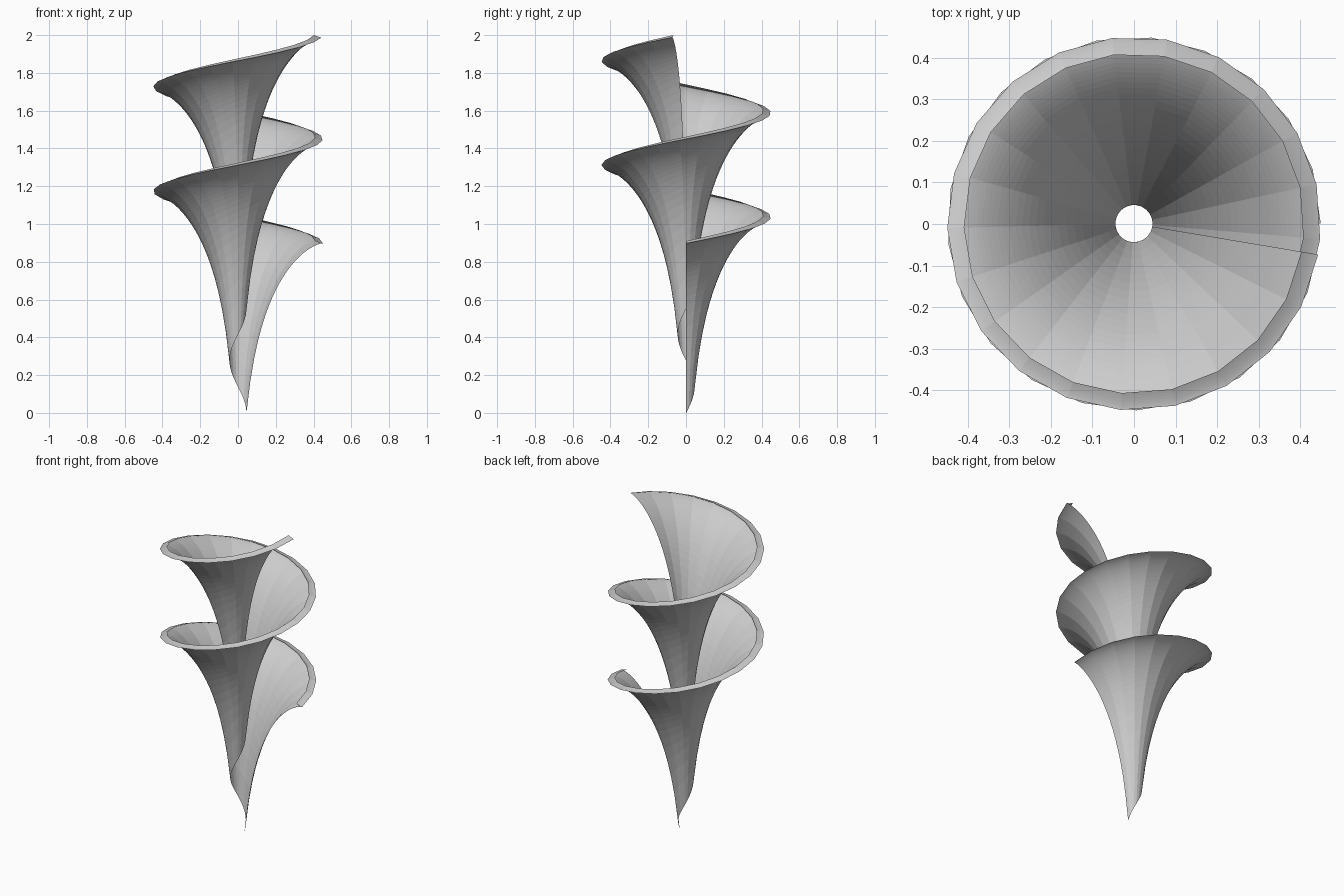
import bpy
from math import sin, cos, tan, log

if "Cube" in bpy.data.objects:
    bpy.data.objects.remove(bpy.data.objects["Cube"])

# Twisted tractrix horn (helicoidal pseudosphere), flat shaded
A = 0.449              # rim radius
V0, V1 = 0.1, 2.0      # profile range, folding inward past the rim
U1 = 12.4              # total twist in radians
NU, NV = 42, 42


def height(v):
    return A * (cos(v) + log(tan(v / 2)))


B = (2 - height(V1) + height(V0)) / U1   # rise per radian

verts = []
for i in range(NU + 1):
    u = U1 * i / NU
    for j in range(NV + 1):
        v = V0 + (V1 - V0) * j / NV
        verts.append((A * cos(u) * sin(v), A * sin(u) * sin(v),
                      height(v) - height(V0) + B * u))

# centre on x and y
mid = [(max(p[k] for p in verts) + min(p[k] for p in verts)) / 2 for k in (0, 1)]
verts = [(x - mid[0], y - mid[1], z) for x, y, z in verts]

R = NV + 1
faces = [(i * R + j, (i + 1) * R + j, (i + 1) * R + j + 1, i * R + j + 1)
         for i in range(NU) for j in range(NV)]

mesh = bpy.data.meshes.new("spiral_horn")
mesh.from_pydata(verts, [], faces)
mesh.update()
bpy.context.collection.objects.link(bpy.data.objects.new("spiral_horn", mesh))
